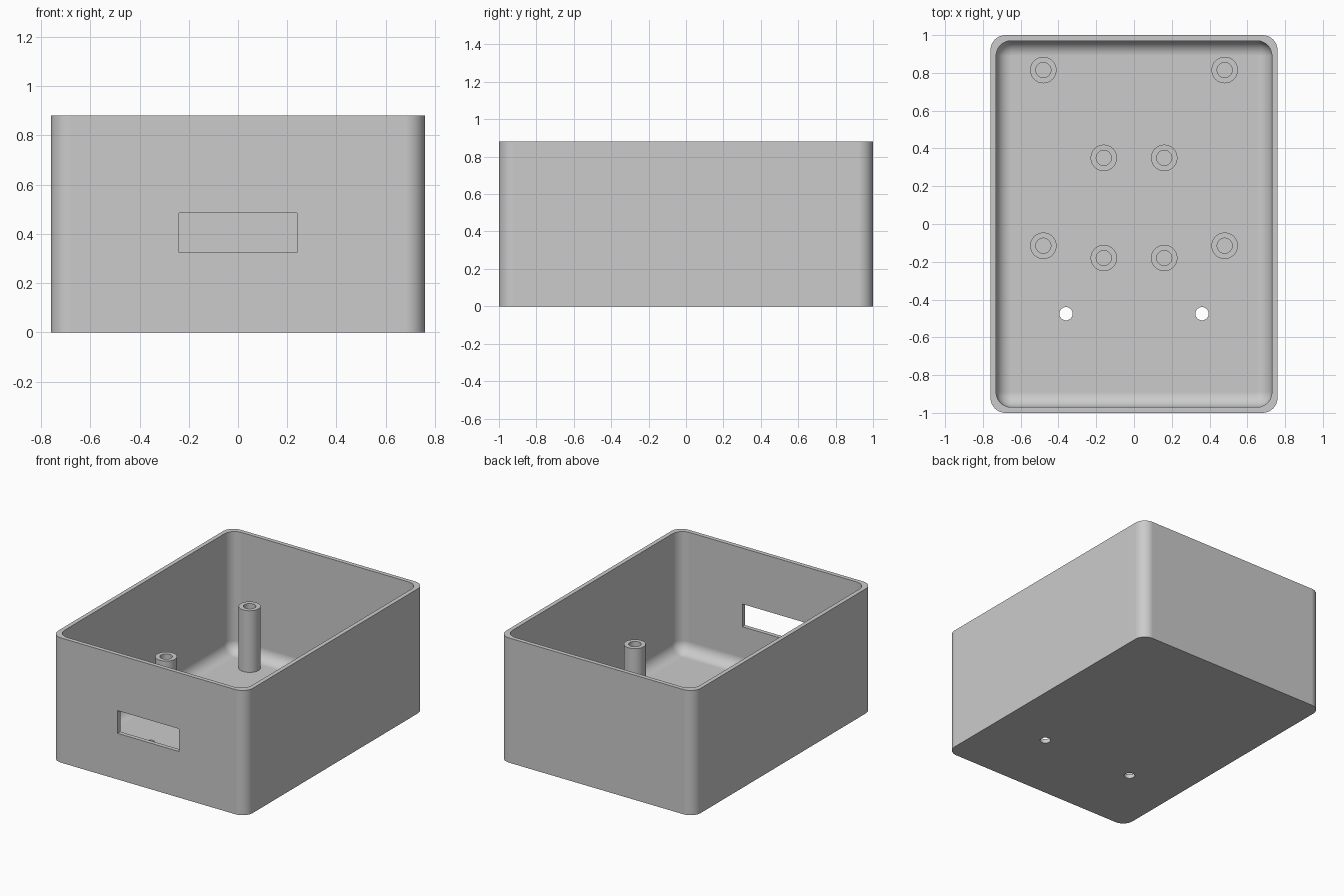
import bpy, bmesh
from math import sin, cos, pi, radians

default = bpy.data.objects.get("Cube")
if default:
    bpy.data.objects.remove(default, do_unlink=True)

HALF_X, HALF_Y, HEIGHT = 0.76, 1.0, 0.88
WALL, FLOOR, RADIUS = 0.03, 0.03, 0.08
STEPS = 10

grey = bpy.data.materials.new("plain grey")
grey.use_nodes = True
colour = (0.6, 0.6, 0.6, 1)
grey.diffuse_color = colour
grey.node_tree.nodes["Principled BSDF"].inputs["Base Color"].default_value = colour


def rounded_ring(hx, hy, r, z):
    """Points of a rounded rectangle, counter-clockwise."""
    pts = []
    for i, (sx, sy) in enumerate([(1, 1), (-1, 1), (-1, -1), (1, -1)]):
        for k in range(STEPS + 1):
            a = (i + k / STEPS) * pi / 2
            pts.append((sx * (hx - r) + r * cos(a), sy * (hy - r) + r * sin(a), z))
    return pts


def circle(x, y, r, z, n=48):
    return [(x + r * cos(2 * pi * k / n), y + r * sin(2 * pi * k / n), z) for k in range(n)]


def loft(name, rings):
    """Skin a stack of rings and cap both ends."""
    bm = bmesh.new()
    loops = [[bm.verts.new(p) for p in ring] for ring in rings]
    n = len(loops[0])
    for a, b in zip(loops, loops[1:]):
        for k in range(n):
            j = (k + 1) % n
            bm.faces.new((a[k], a[j], b[j], b[k]))
    bm.faces.new(loops[0][::-1])
    bm.faces.new(loops[-1])
    bmesh.ops.remove_doubles(bm, verts=bm.verts, dist=1e-5)
    bmesh.ops.recalc_face_normals(bm, faces=bm.faces)
    mesh = bpy.data.meshes.new(name)
    bm.to_mesh(mesh)
    bm.free()
    obj = bpy.data.objects.new(name, mesh)
    bpy.context.collection.objects.link(obj)
    mesh.materials.append(grey)
    return obj


def smooth(obj):
    obj.data.shade_smooth()
    obj.data.set_sharp_from_angle(angle=radians(30))
    mod = obj.modifiers.new("even shading", "WEIGHTED_NORMAL")
    mod.keep_sharp = True


def cut(obj, cutter):
    mod = obj.modifiers.new("cut", "BOOLEAN")
    mod.operation = "DIFFERENCE"
    mod.solver = "EXACT"
    mod.object = cutter
    bpy.context.view_layer.objects.active = obj
    bpy.ops.object.modifier_apply(modifier=mod.name)
    bpy.data.objects.remove(cutter, do_unlink=True)


# Open tray: outer wall, rim, inner wall and a rounded fillet into the floor
ix, iy = HALF_X - WALL, HALF_Y - WALL
rings = [rounded_ring(HALF_X, HALF_Y, RADIUS, z) for z in (0, HEIGHT)]
rings.append(rounded_ring(ix, iy, RADIUS, HEIGHT))
for k in range(STEPS + 1):
    a = k / STEPS * pi / 2
    inset = RADIUS * (1 - cos(a))
    rings.append(rounded_ring(ix - inset, iy - inset, RADIUS - inset,
                              FLOOR + RADIUS * (1 - sin(a))))
case = loft("case_body", rings)

# Front slot
slot = [[(x, y, z) for x, y in ((-0.24, -1.1), (0.24, -1.1), (0.24, -0.9), (-0.24, -0.9))]
        for z in (0.325, 0.485)]
cut(case, loft("slot_cutter", slot))

# Two holes through the floor
for side in (-1, 1):
    cut(case, loft("hole_cutter", [circle(side * 0.36, -0.475, 0.035, z) for z in (-0.1, 0.1)]))
smooth(case)

# Hollow screw posts in mirrored pairs: x, y, top height
posts = {
    "rear_tall_post": (0.48, 0.815, 0.465),
    "front_tall_post": (0.48, -0.115, 0.465),
    "rear_short_post": (0.16, 0.35, 0.11),
    "front_short_post": (0.16, -0.18, 0.11),
}
for name, (x, y, top) in posts.items():
    for side, label in ((-1, "right"), (1, "left")):
        profile = [(0.07, FLOOR - 0.005), (0.07, top), (0.04, top), (0.04, FLOOR + 0.002)]
        smooth(loft(f"{name}_{label}", [circle(side * x, y, r, z) for r, z in profile]))
